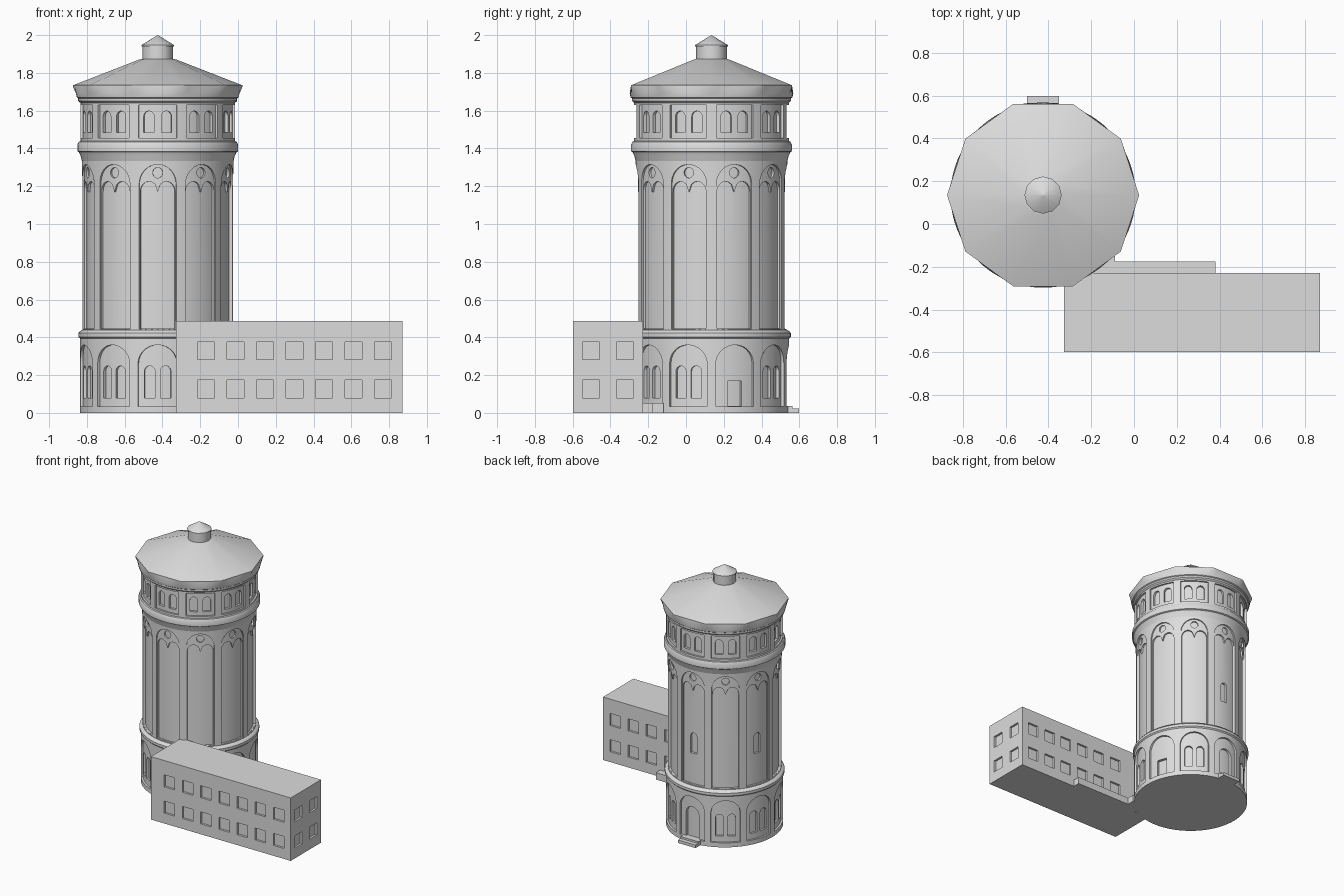
import bpy, bmesh, math

if "Cube" in bpy.data.objects:
    bpy.data.objects.remove(bpy.data.objects["Cube"])

CX, CY = -0.425, 0.135          # tower axis
rad = math.radians
PANELS = [-90 + 36 * k for k in range(10)]
SLITS = [-54 + 72 * k for k in range(5)]

stone = bpy.data.materials.new("light_grey_stone")
stone.diffuse_color = (0.72, 0.72, 0.72, 1)
stone.use_nodes = True
stone.node_tree.nodes["Principled BSDF"].inputs["Base Color"].default_value = stone.diffuse_color


def make(name, bm):
    bmesh.ops.recalc_face_normals(bm, faces=bm.faces)
    me = bpy.data.meshes.new(name)
    bm.to_mesh(me)
    bm.free()
    ob = bpy.data.objects.new(name, me)
    bpy.context.collection.objects.link(ob)
    me.materials.append(stone)
    return ob


def smooth(ob, angle=30):
    bm = bmesh.new()
    bm.from_mesh(ob.data)
    for f in bm.faces:
        f.smooth = True
    for e in bm.edges:
        e.smooth = len(e.link_faces) == 2 and e.calc_face_angle(3.2) < rad(angle)
    bm.to_mesh(ob.data)
    bm.free()


def lathe(name, profile, n=80):
    """Closed solid of revolution; a negative radius marks a ten-sided ring."""
    bm = bmesh.new()
    rings = []
    for r, z in profile:
        ring = []
        for i in range(n):
            a = 2 * math.pi * i / n
            rr = r
            if r < 0:
                d = (a % rad(36)) - rad(18)
                rr = -r * math.cos(rad(18)) / math.cos(d)
            ring.append(bm.verts.new((CX + rr * math.cos(a), CY + rr * math.sin(a), z)))
        rings.append(ring)
    for A, B in zip(rings, rings[1:]):
        for i in range(n):
            j = (i + 1) % n
            bm.faces.new((A[i], A[j], B[j], B[i]))
    bm.faces.new(rings[0])
    bm.faces.new(rings[-1])
    return make(name, bm)


def box(bm, x0, x1, y0, y1, z0, z1):
    v = bmesh.ops.create_cube(bm, size=1)["verts"]
    for p in v:
        p.co = ((x0 + x1) / 2 + p.co.x * (x1 - x0),
                (y0 + y1) / 2 + p.co.y * (y1 - y0),
                (z0 + z1) / 2 + p.co.z * (z1 - z0))


def curved_cut(bm, angle, mid, half, r_in, bot, top, n=14, r_out=0.5):
    """Cutter wrapped round the tower; bot(t), top(t) give heights for t in -1..1."""
    cols = []
    for i in range(n + 1):
        t = -math.cos(math.pi * i / n)
        a = rad(angle) + (mid + half * t) / 0.4
        c, s = math.cos(a), math.sin(a)
        cols.append([bm.verts.new((CX + r * c, CY + r * s, z)) for r, z in
                     ((r_in, bot(t)), (r_out, bot(t)), (r_out, top(t)), (r_in, top(t)))])
    for A, B in zip(cols, cols[1:]):
        for k in range(4):
            m = (k + 1) % 4
            bm.faces.new((A[k], A[m], B[m], B[k]))
    bm.faces.new(cols[0])
    bm.faces.new(cols[-1])


def flat(z):
    return lambda t: z


def arch(spring, rise):
    return lambda t: spring + rise * math.sqrt(max(0, 1 - t * t))


def scallop(spring, rise):
    return lambda t: spring + rise * math.sqrt(max(0, 1 - (2 * abs(t) - 1) ** 2))


def cut(ob, bm):
    cutter = make("cutter", bm)
    cutter.hide_render = True
    mod = ob.modifiers.new("cut", "BOOLEAN")
    mod.operation, mod.solver, mod.object = "DIFFERENCE", "EXACT", cutter
    dg = bpy.context.evaluated_depsgraph_get()
    dg.update()
    me = bpy.data.meshes.new_from_object(ob.evaluated_get(dg))
    ob.modifiers.clear()
    ob.data = me
    bpy.data.objects.remove(cutter)


# ground storey: arched recesses, then paired windows and two doors
base = lathe("tower_base", [(0.411, 0), (0.411, 0.40)])
bm = bmesh.new()
for a in PANELS:
    curved_cut(bm, a, 0, 0.103, 0.396, flat(0.035), arch(0.26, 0.10))
cut(base, bm)
bm = bmesh.new()
for a in PANELS:
    if a == 18:
        curved_cut(bm, a, 0, 0.04, 0.375, flat(0.037), flat(0.17))
    elif a == 90:
        curved_cut(bm, a, 0, 0.055, 0.378, flat(0.037), arch(0.22, 0.055))
    else:
        for m in (-0.043, 0.043):
            curved_cut(bm, a, m, 0.029, 0.380, flat(0.08), arch(0.22, 0.029), 10)
cut(base, bm)
smooth(base)

# band above the ground storey
smooth(lathe("lower_band", [(0.405, 0.385), (0.412, 0.395), (0.42, 0.402), (0.42, 0.422),
                            (0.412, 0.432), (0.398, 0.44)]))

# shaft: arched bays with a scalloped inner panel, roundel and slit windows
shaft = lathe("tower_shaft", [(0.398, 0.43), (0.398, 1.2), (0.402, 1.34)])
bm = bmesh.new()
for a in PANELS:
    curved_cut(bm, a, 0, 0.1, 0.390, flat(0.445), arch(1.21, 0.105), 16)
cut(shaft, bm)
bm = bmesh.new()
for a in PANELS:
    curved_cut(bm, a, 0, 0.096, 0.378, flat(0.447), scallop(1.17, 0.055), 20)
    curved_cut(bm, a, 0, 0.027, 0.378, lambda t: 1.272 - 0.001 - 0.027 * math.sqrt(max(0, 1 - t * t)),
               arch(1.272, 0.027), 12)
cut(shaft, bm)
bm = bmesh.new()
for a in SLITS:
    curved_cut(bm, a, 0, 0.028, 0.362, flat(0.68), arch(0.81, 0.028), 10)
cut(shaft, bm)
smooth(shaft)

# flared cornice under the top storey
smooth(lathe("upper_cornice", [(0.395, 1.32), (0.402, 1.335), (0.408, 1.36), (0.417, 1.38),
                               (0.426, 1.385), (0.426, 1.42), (0.418, 1.435), (0.408, 1.44)]))

# top storey with recessed bays and paired windows
top = lathe("top_storey", [(0.41, 1.43), (0.41, 1.66)])
bm = bmesh.new()
for a in PANELS:
    curved_cut(bm, a, 0, 0.1, 0.397, flat(1.455), flat(1.63))
cut(top, bm)
bm = bmesh.new()
for a in PANELS:
    for m in (-0.047, 0.047):
        curved_cut(bm, a, m, 0.028, 0.380, flat(1.485), arch(1.57, 0.028), 10)
cut(top, bm)
smooth(top)

# eaves flare from round to ten-sided, then the roof
smooth(lathe("eaves", [(0.408, 1.64), (0.421, 1.652), (0.421, 1.665), (0.428, 1.67), (0.433, 1.69),
                       (-0.449, 1.728), (-0.449, 1.735)]))
smooth(lathe("roof", [(0.449, 1.734), (0.095, 1.872), (0.08, 1.873)], 10))

# roof lantern and its cap
smooth(lathe("lantern", [(0.081, 1.86), (0.081, 1.945)], 12), 35)
smooth(lathe("lantern_cap", [(0.087, 1.94), (0.087, 1.947), (0.001, 2.0)], 12), 35)

# annex block with square recessed windows
bm = bmesh.new()
X0, X1, Y0, Y1 = -0.327, 0.87, -0.598, -0.228
box(bm, X0, X1, Y0, Y1, 0, 0.487)
annex = make("annex", bm)
bm = bmesh.new()
D = 0.016
for z in (0.08, 0.283):
    for i in range(7):
        x = -0.169 + 0.156 * i
        box(bm, x - 0.045, x + 0.045, Y0 - 0.1, Y0 + D, z, z + 0.093)
        if i:
            box(bm, x - 0.045, x + 0.045, Y1 - D, Y1 + 0.1, z, z + 0.093)
    for y in (-0.503, -0.323):
        box(bm, X1 - D, X1 + 0.1, y - 0.044, y + 0.044, z, z + 0.093)
cut(annex, bm)

# low ledge behind the annex and the landing beside the tower
bm = bmesh.new()
box(bm, -0.2, 0.38, Y1 - 0.02, -0.175, 0, 0.053)
make("annex_ledge", bm)
bm = bmesh.new()
box(bm, -0.2, -0.09, Y1 - 0.02, -0.12, 0, 0.052)
make("annex_landing", bm)

# steps at the back door
bm = bmesh.new()
box(bm, CX - 0.075, CX + 0.075, 0.5, 0.598, 0, 0.023)
box(bm, CX - 0.075, CX + 0.075, 0.5, 0.565, 0.02, 0.037)
make("back_steps", bm)
